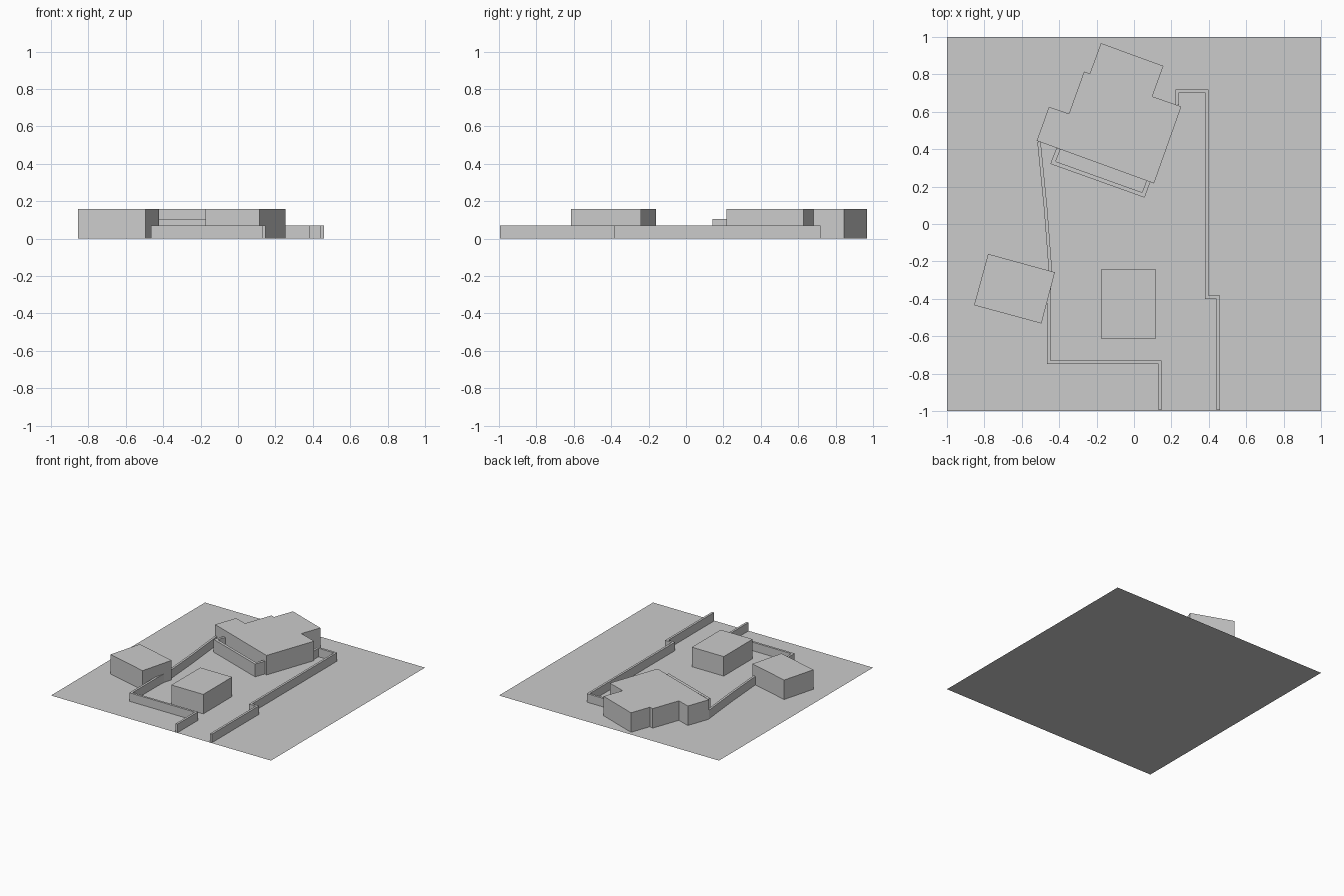
import bpy, bmesh
from mathutils import Vector

if "Cube" in bpy.data.objects:
    bpy.data.objects.remove(bpy.data.objects["Cube"])


def prism(name, outline, height):
    """Upright flat-topped block from a plan outline, open where it meets the ground."""
    bm = bmesh.new()
    low = [bm.verts.new((x, y, 0)) for x, y in outline]
    top = [bm.verts.new((x, y, height)) for x, y in outline]
    bm.faces.new(top)
    n = len(low)
    for i in range(n):
        j = (i + 1) % n
        bm.faces.new((low[i], low[j], top[j], top[i]))
    bmesh.ops.recalc_face_normals(bm, faces=bm.faces)
    mesh = bpy.data.meshes.new(name)
    bm.to_mesh(mesh)
    bm.free()
    # an outline given clockwise must still face up
    if mesh.polygons[0].normal.z < 0:
        mesh.flip_normals()
    obj = bpy.data.objects.new(name, mesh)
    bpy.context.collection.objects.link(obj)
    return obj


def wall(name, path, height, thickness=0.018):
    """Mitred wall of even thickness along a plan path."""
    pts = [Vector(p) for p in path]
    left, right = [], []
    for i, p in enumerate(pts):
        a = (p - pts[i - 1]).normalized() if i else (pts[1] - p).normalized()
        b = (pts[i + 1] - p).normalized() if i < len(pts) - 1 else a
        na, nb = Vector((-a.y, a.x)), Vector((-b.y, b.x))
        miter = (na + nb) / (1 + na.dot(nb)) * thickness / 2
        left.append(p + miter)
        right.append(p - miter)
    return prism(name, [tuple(v) for v in left + right[::-1]], height)


# flat ground sheet
bpy.ops.mesh.primitive_plane_add(size=2)
bpy.context.object.name = "ground_sheet"

# buildings
H = 0.16
prism("main_house", [(-0.52, 0.445), (0.107, 0.217), (0.253, 0.628), (0.098, 0.682),
                     (0.157, 0.845), (-0.177, 0.967), (-0.236, 0.805), (-0.267, 0.815),
                     (-0.348, 0.59), (-0.455, 0.626)], H)
prism("side_building", [(-0.78, -0.16), (-0.855, -0.434), (-0.495, -0.532), (-0.423, -0.258)], H)
prism("front_building", [(-0.175, -0.615), (0.115, -0.615), (0.115, -0.24), (-0.175, -0.24)], H)

# porch parapet against the house front
wall("porch_parapet", [(-0.404, 0.402), (-0.433, 0.328), (0.05, 0.155), (0.077, 0.228)], 0.105, 0.022)

# boundary walls
wall("left_boundary_wall", [(-0.508, 0.44), (-0.473, 0.09), (-0.447, -0.25), (-0.455, -0.40),
                            (-0.455, -0.739), (0.139, -0.739), (0.139, -0.995)], 0.07)
wall("right_boundary_wall", [(0.231, 0.635), (0.231, 0.711), (0.389, 0.711), (0.389, -0.392),
                             (0.45, -0.392), (0.45, -0.995)], 0.07)
